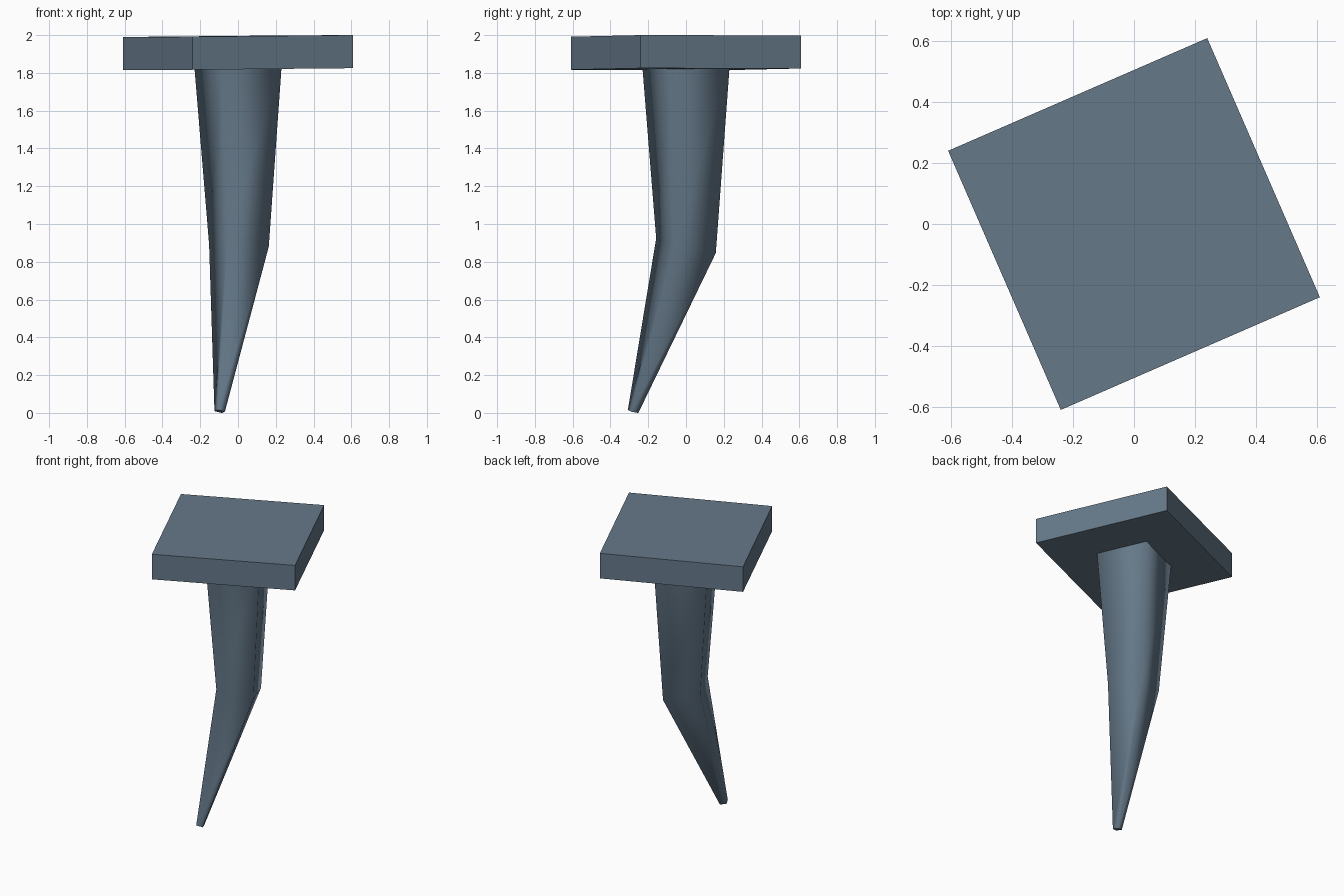
import bpy, math

if "Cube" in bpy.data.objects:
    bpy.data.objects.remove(bpy.data.objects["Cube"])

steel = bpy.data.materials.new("blue grey steel")
steel.diffuse_color = (0.13, 0.19, 0.25, 1)
steel.use_nodes = True
steel.node_tree.nodes["Principled BSDF"].inputs["Base Color"].default_value = steel.diffuse_color
TURN = math.radians(23.5)


def ring(cx, cy, cz, half, a, b):
    """Square of corners, turned about z and tilted by slopes a (x) and b (y)."""
    pts = []
    for i in range(4):
        ang = TURN + math.pi / 4 + i * math.pi / 2
        x = half * math.sqrt(2) * math.cos(ang)
        y = half * math.sqrt(2) * math.sin(ang)
        pts.append((cx + x, cy + y, cz + a * x + b * y))
    return pts


def loft(name, rings, smooth):
    """Join square rings listed bottom to top, closing both ends."""
    verts = [p for r in rings for p in r]
    faces = [(3, 2, 1, 0)]
    for k in range(len(rings) - 1):
        for i in range(4):
            j = (i + 1) % 4
            faces.append((4 * k + i, 4 * k + j, 4 * k + 4 + j, 4 * k + 4 + i))
    n = len(verts)
    faces.append((n - 4, n - 3, n - 2, n - 1))
    me = bpy.data.meshes.new(name)
    me.from_pydata(verts, [], faces)
    me.materials.append(steel)
    for p in me.polygons:
        p.use_smooth = smooth and 0 < p.index < len(faces) - 1
    ob = bpy.data.objects.new(name, me)
    bpy.context.collection.objects.link(ob)
    return ob


# Square, very slightly tilted nail head
loft("nail_head", [ring(0, 0, 1.82, 0.463, 0.009, 0.002),
                   ring(0, 0, 1.995, 0.463, 0.009, 0.002)], False)

# Tapering square shaft, bent at mid height
loft("bent_shaft", [ring(-0.097, -0.28, 0.008, 0.021, -0.15, -0.25),
                    ring(0.005, 0.0, 0.885, 0.12, -0.11, -0.2),
                    ring(0, 0, 1.825, 0.175, 0.009, 0.002)], True)
